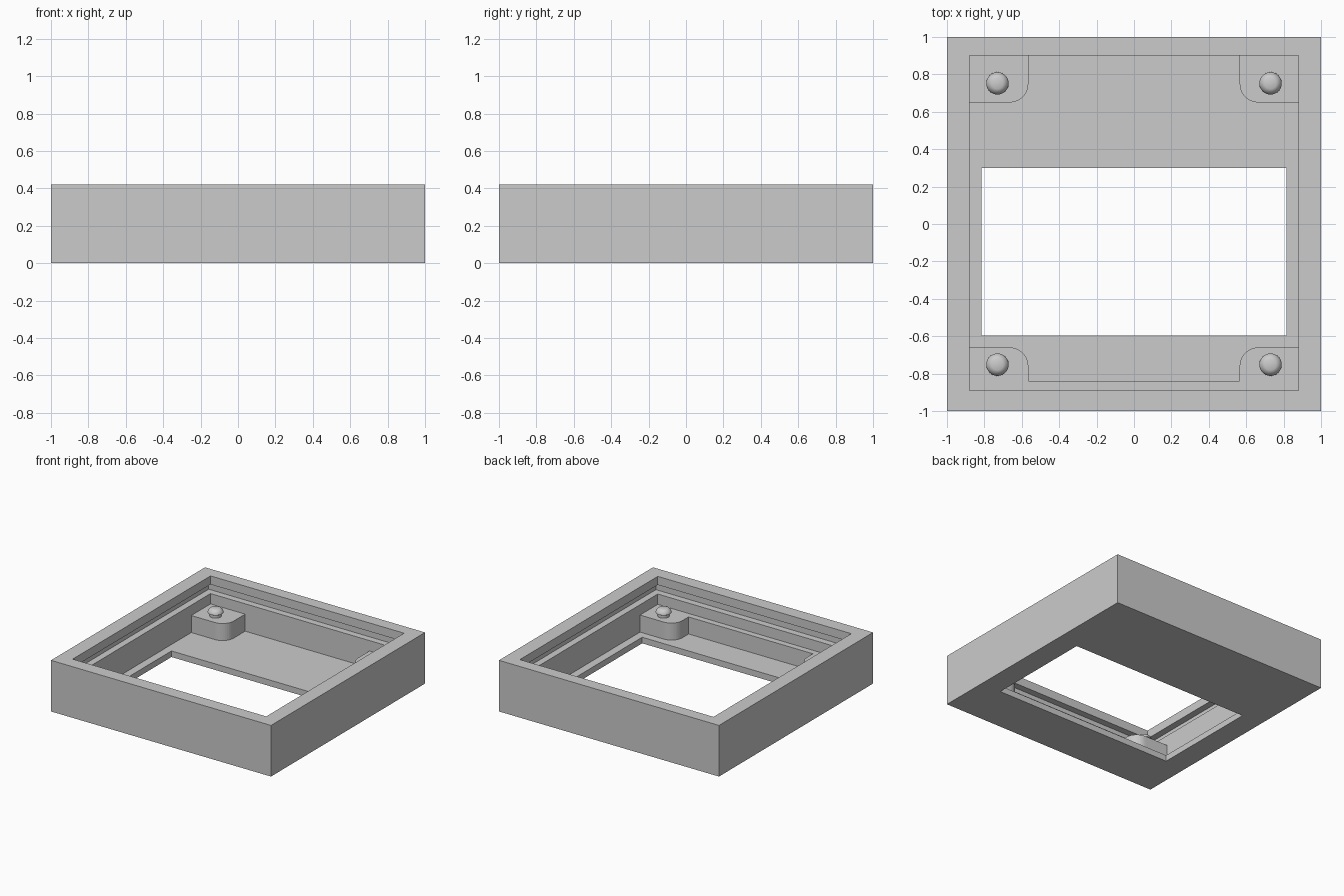
import bpy, bmesh, math

if "Cube" in bpy.data.objects:
    bpy.data.objects.remove(bpy.data.objects["Cube"])

H = 0.42          # tray height
FLOOR = 0.05      # floor thickness
BOSS = 0.19       # height of the corner bosses and front step

grey = bpy.data.materials.new("plain_grey")
grey.diffuse_color = (0.6, 0.6, 0.6, 1)
grey.use_nodes = True
grey.node_tree.nodes["Principled BSDF"].inputs["Base Color"].default_value = grey.diffuse_color


def prism(name, outline, z0, z1):
    """Extrude a counter-clockwise plan outline from z0 to z1."""
    bm = bmesh.new()
    face = bm.faces.new([bm.verts.new((x, y, z0)) for x, y in outline])
    ext = bmesh.ops.extrude_face_region(bm, geom=[face])
    for v in ext["geom"]:
        if isinstance(v, bmesh.types.BMVert):
            v.co.z = z1
    bmesh.ops.recalc_face_normals(bm, faces=bm.faces)
    me = bpy.data.meshes.new(name)
    bm.to_mesh(me)
    bm.free()
    me.materials.append(grey)
    ob = bpy.data.objects.new(name, me)
    bpy.context.collection.objects.link(ob)
    return ob


def rect(x, y0, y1):
    return [(-x, y0), (x, y0), (x, y1), (-x, y1)]


def arc(cx, cy, r, a0, a1, n=10):
    return [(cx + r * math.cos(math.radians(a0 + (a1 - a0) * i / n)),
             cy + r * math.sin(math.radians(a0 + (a1 - a0) * i / n)))
            for i in range(n + 1)]


# Tray body
body = prism("tray_body", rect(1, -1, 1), 0, H)

# Lower cavity plan: right half with rounded bosses left standing, then mirrored
half = ([(0.565, -0.84)] + arc(0.665, -0.76, 0.1, 180, 90)
        + [(0.88, -0.66), (0.88, 0.65)]
        + arc(0.665, 0.75, 0.1, 270, 180) + [(0.565, 0.9)])
lower = half + [(-x, y) for x, y in reversed(half)]

# Upper opening, lower cavity, lid groove and window
cutters = [
    prism("opening_cutter", rect(0.88, -0.89, 0.9), BOSS, H + 0.1),
    prism("cavity_cutter", lower, FLOOR, BOSS + 0.04),
    prism("groove_cutter", rect(0.935, -0.945, 0.955), 0.275, 0.35),
    prism("window_cutter", rect(0.815, -0.595, 0.3), -0.1, FLOOR + 0.05),
]
bpy.context.view_layer.objects.active = body
for c in cutters:
    c.hide_render = True
    mod = body.modifiers.new(c.name, "BOOLEAN")
    mod.operation = "DIFFERENCE"
    mod.solver = "EXACT"
    mod.object = c
    bpy.ops.object.modifier_apply(modifier=mod.name)
    bpy.data.objects.remove(c)


# Snap pins: narrow neck with a domed, flat-topped head
def pin(name, x, y):
    profile = [(0.045, -0.01), (0.045, 0.022), (0.06, 0.03), (0.059, 0.037),
               (0.052, 0.05), (0.042, 0.06), (0.03, 0.066)]
    n = 32
    bm = bmesh.new()
    rings = [[bm.verts.new((r * math.cos(2 * math.pi * i / n),
                            r * math.sin(2 * math.pi * i / n), z))
              for i in range(n)] for r, z in profile]
    for a, b in zip(rings, rings[1:]):
        for i in range(n):
            j = (i + 1) % n
            bm.faces.new((a[i], a[j], b[j], b[i]))
    bm.faces.new(rings[-1])
    bm.faces.new(rings[0][::-1])
    me = bpy.data.meshes.new(name)
    bm.to_mesh(me)
    bm.free()
    me.materials.append(grey)
    ob = bpy.data.objects.new(name, me)
    ob.location = (x, y, BOSS)
    bpy.context.collection.objects.link(ob)
    bpy.ops.object.select_all(action="DESELECT")
    ob.select_set(True)
    bpy.context.view_layer.objects.active = ob
    bpy.ops.object.shade_smooth_by_angle(angle=math.radians(32))


for sx, side in ((-1, "left"), (1, "right")):
    for sy, end in ((-1, "front"), (1, "back")):
        pin(f"snap_pin_{end}_{side}", sx * 0.73, sy * 0.752)
